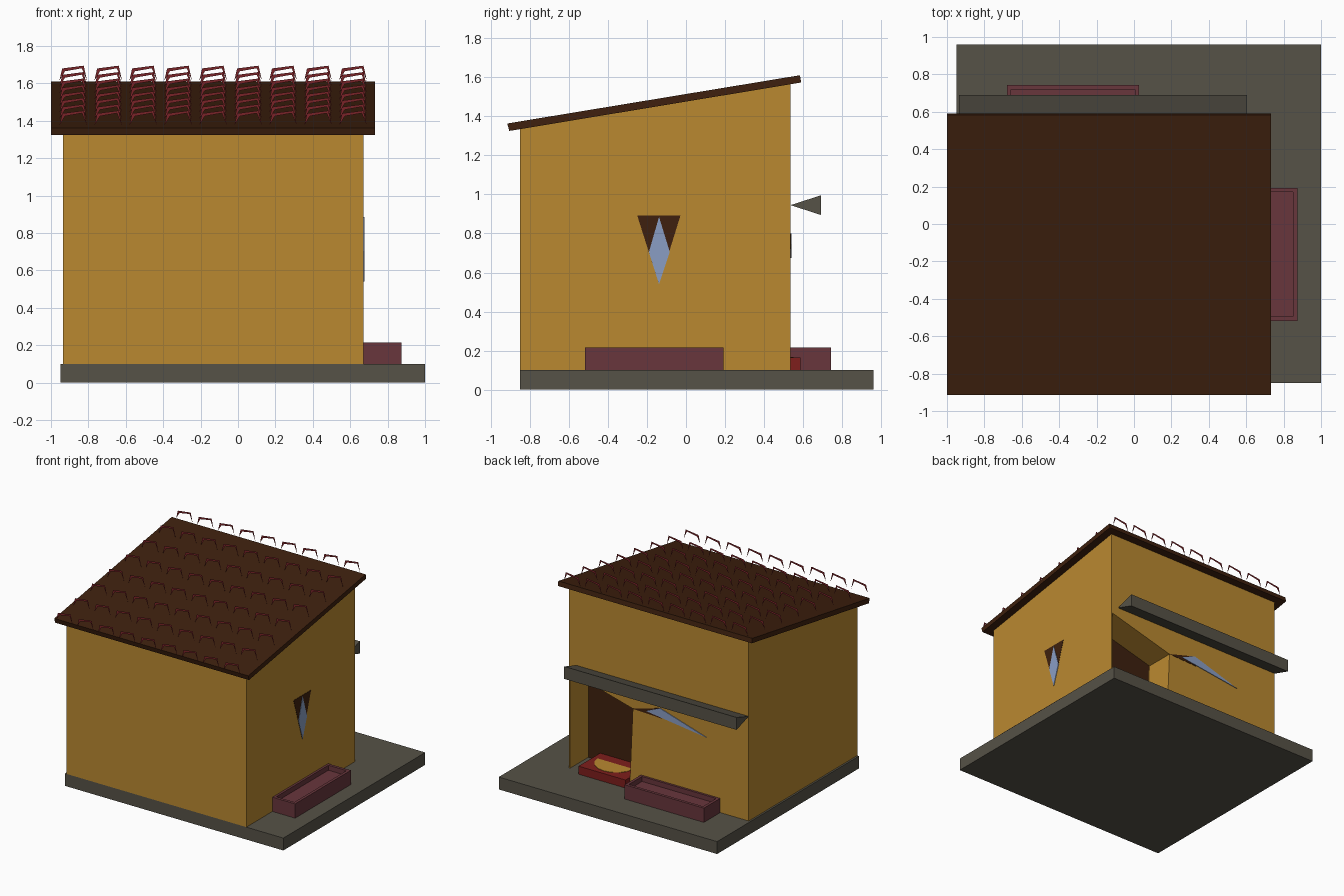
import bpy, math

if "Cube" in bpy.data.objects:
    bpy.data.objects.remove(bpy.data.objects["Cube"])

def mat(name, r, g, b):
    m = bpy.data.materials.new(name)
    lin = [((c / 255 + 0.055) / 1.055) ** 2.4 if c > 10 else c / 255 / 12.92 for c in (r, g, b)]
    m.diffuse_color = (*lin, 1)
    m.use_nodes = True
    m.node_tree.nodes["Principled BSDF"].inputs["Base Color"].default_value = m.diffuse_color
    return m

mustard = mat("mustard plaster", 186, 137, 48)
stone = mat("grey stone", 86, 82, 71)
brown = mat("dark brown wood", 62, 32, 14)
tile_red = mat("tile red", 122, 36, 40)
plum = mat("plum planter", 104, 54, 60)
glass = mat("blue glass", 138, 158, 196)
step_red = mat("step red", 126, 30, 28)

def mesh(name, verts, faces, m):
    me = bpy.data.meshes.new(name)
    me.from_pydata(verts, [], faces)
    me.materials.append(m)
    o = bpy.data.objects.new(name, me)
    bpy.context.collection.objects.link(o)
    return o

def prism(name, profile, axis, a, b, m):
    """Extrude a 2D outline along x (outline in y,z), y (x,z) or z (x,y)."""
    def put(p, t):
        return {"x": (t, *p), "y": (p[0], t, p[1]), "z": (*p, t)}[axis]
    n = len(profile)
    verts = [put(p, t) for t in (a, b) for p in profile]
    faces = [list(range(n))[::-1], list(range(n, 2 * n))]
    faces += [[i, (i + 1) % n, n + (i + 1) % n, n + i] for i in range(n)]
    o = mesh(name, verts, faces, m)
    import bmesh
    bm = bmesh.new()
    bm.from_mesh(o.data)
    bmesh.ops.recalc_face_normals(bm, faces=bm.faces)
    bm.to_mesh(o.data)
    bm.free()
    return o

def box(name, x0, x1, y0, y1, z0, z1, m):
    return prism(name, [(x0, y0), (x1, y0), (x1, y1), (x0, y1)], "z", z0, z1, m)

# ground slab
box("base_slab", -0.95, 1.0, -0.85, 0.96, 0.0, 0.10, stone)

# house body with a recessed doorway in the back
walls = prism("walls", [(-0.85, 0.095), (0.535, 0.095), (0.535, 1.57), (-0.85, 1.335)], "x", -0.935, 0.67, mustard)
cut = prism("door_cutter", [(0.13, 0.05), (0.66, 0.05), (0.66, 0.88), (0.10, 0.73)], "y", 0.30, 0.7, mustard)
cut.hide_render = True
cut.hide_viewport = True
mod = walls.modifiers.new("doorway", "BOOLEAN")
mod.operation = "DIFFERENCE"
mod.solver = "EXACT"
mod.object = cut
prism("door", [(0.135, 0.10), (0.655, 0.10), (0.655, 0.872), (0.11, 0.728)], "y", 0.30, 0.306, brown)

# doorstep with a half-round mat
box("doorstep", 0.13, 0.55, 0.31, 0.585, 0.10, 0.165, step_red)
arc = [(0.35 + 0.16 * math.cos(math.pi * i / 8), 0.40 + 0.15 * math.sin(math.pi * i / 8)) for i in range(9)]
prism("doorstep_mat", arc, "z", 0.165, 0.168, mustard)

# side window: brown triangle with a glass diamond
prism("side_window_frame", [(-0.25, 0.893), (-0.028, 0.893), (-0.138, 0.54)], "x", 0.668, 0.672, brown)
prism("side_window_glass", [(-0.138, 0.885), (-0.19, 0.705), (-0.138, 0.54), (-0.083, 0.705)], "x", 0.668, 0.675, glass)

# back window sliver
prism("back_window_frame", [(0.10, 0.73), (-0.145, 0.80), (-0.16, 0.72)], "y", 0.533, 0.537, brown)
prism("back_window_glass", [(-0.02, 0.745), (-0.145, 0.80), (-0.56, 0.675)], "y", 0.533, 0.54, glass)

# wedge canopy over the back door
prism("canopy", [(0.535, 0.945), (0.69, 0.895), (0.69, 0.995)], "x", -0.935, 0.605, stone)

# sloping roof
prism("roof", [(-0.905, 1.325), (0.59, 1.573), (0.583, 1.61), (-0.915, 1.363)], "x", -1.0, 0.732, brown)

# thin arched tile pieces in rows over the roof
shape = [(0, 0), (0.015, 0.065), (0.13, 0.08), (0.148, 0.0), (0.12, 0.066), (0.03, 0.05)]
quads = [(0, 1, 5), (1, 2, 4, 5), (2, 3, 4)]
verts, faces = [], []
for r in range(8):
    y = -0.955 + 0.2185 * r
    z = 1.375 + 0.0343 * r
    for c in range(9):
        x = -0.955 + 0.187 * c
        k = len(verts)
        verts += [(x + u, y, z + v) for u, v in shape]
        faces += [[k + i for i in q][::-1] for q in quads]
mesh("roof_tiles", verts, faces, tile_red)

# planters: open troughs with a rim
def planter(name, x0, x1, y0, y1):
    z0, z1, zf, t = 0.10, 0.215, 0.175, 0.023
    def ring(d, z):
        return [(x0 + d, y0 + d, z), (x1 - d, y0 + d, z), (x1 - d, y1 - d, z), (x0 + d, y1 - d, z)]
    v = ring(0, z0) + ring(0, z1) + ring(t, z1) + ring(t, zf)
    f = [[3, 2, 1, 0], [12, 13, 14, 15]]
    for k in (0, 4, 8):
        f += [[k + i, k + (i + 1) % 4, k + 4 + (i + 1) % 4, k + 4 + i] for i in range(4)]
    mesh(name, v, f, plum)

planter("side_planter", 0.665, 0.873, -0.518, 0.193)
planter("back_planter", -0.68, 0.028, 0.53, 0.743)
